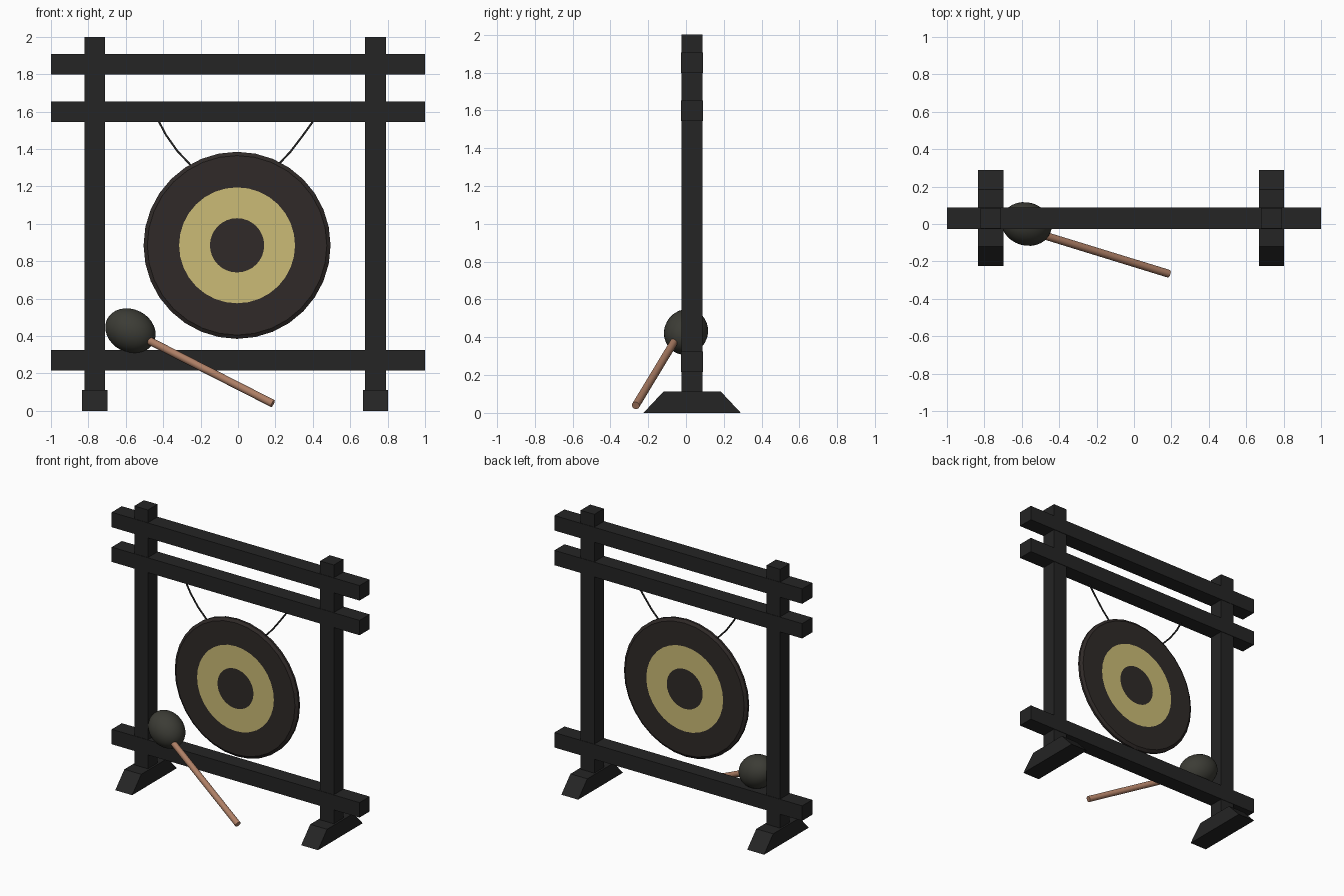
import bpy, bmesh, math
from mathutils import Vector

if "Cube" in bpy.data.objects:
    bpy.data.objects.remove(bpy.data.objects["Cube"])


def material(name, rgb):
    m = bpy.data.materials.new(name)
    m.diffuse_color = (*rgb, 1)
    m.use_nodes = True
    m.node_tree.nodes["Principled BSDF"].inputs["Base Color"].default_value = m.diffuse_color
    return m


BLACK = material("black_lacquer", (0.018, 0.018, 0.018))
BRONZE = material("dark_bronze", (0.029, 0.023, 0.021))
GOLD = material("brass", (0.60, 0.50, 0.18))
WOOD = material("wood", (0.42, 0.21, 0.13))
FELT = material("felt", (0.045, 0.045, 0.036))


def mesh_object(name, bm, *mats):
    bmesh.ops.recalc_face_normals(bm, faces=bm.faces[:])
    me = bpy.data.meshes.new(name)
    bm.to_mesh(me)
    bm.free()
    for m in mats:
        me.materials.append(m)
    ob = bpy.data.objects.new(name, me)
    bpy.context.collection.objects.link(ob)
    return ob


def box(name, lo, hi):
    bm = bmesh.new()
    bmesh.ops.create_cube(bm, size=1)
    for v in bm.verts:
        v.co = [(a + b) / 2 + c * (b - a) for a, b, c in zip(lo, hi, v.co)]
    return mesh_object(name, bm, BLACK)


def foot(name, cx):
    # trapezoid profile in y/z, extruded along x
    profile = [(-0.225, 0), (0.29, 0), (0.185, 0.112), (-0.12, 0.112)]
    bm = bmesh.new()
    f = bm.faces.new([bm.verts.new((cx - 0.068, y, z)) for y, z in profile])
    ext = bmesh.ops.extrude_face_region(bm, geom=[f])["geom"]
    bmesh.ops.translate(bm, vec=(0.136, 0, 0),
                        verts=[g for g in ext if isinstance(g, bmesh.types.BMVert)])
    return mesh_object(name, bm, BLACK)


# Frame: posts, feet and cross beams
for side, cx in (("left", -0.765), ("right", 0.735)):
    box(side + "_post", (cx - 0.055, -0.024, 0), (cx + 0.055, 0.086, 2.0))
    foot(side + "_foot", cx)
for name, z0, z1 in (("top_beam", 1.798, 1.907), ("hanging_beam", 1.545, 1.653),
                     ("bottom_beam", 0.215, 0.324)):
    box(name, (-1, -0.027, z0), (1, 0.089, z1))

# Gong: turned disc with a bevelled rim and a brass ring on both faces
SEG, GX, GZ = 32, -0.005, 0.885
rings = [(0.145, -0.022), (0.31, -0.022), (0.48, -0.022), (0.5, -0.008),
         (0.5, 0.008), (0.48, 0.022), (0.31, 0.022), (0.145, 0.022)]
bm = bmesh.new()
loops = [[bm.verts.new((GX + r * math.cos(2 * math.pi * i / SEG), y,
                        GZ + r * math.sin(2 * math.pi * i / SEG)))
          for i in range(SEG)] for r, y in rings]
bm.faces.new(loops[0])
bm.faces.new(loops[-1])
for k in range(len(rings) - 1):
    for i in range(SEG):
        j = (i + 1) % SEG
        f = bm.faces.new((loops[k][i], loops[k][j], loops[k + 1][j], loops[k + 1][i]))
        f.material_index = 1 if k in (0, 6) else 0
mesh_object("gong", bm, BRONZE, GOLD)

# Cords: slightly sagging, from beam down into the rim
for name, pts in (
        ("left_cord", [(-0.43, 1.56), (-0.385, 1.475), (-0.325, 1.39), (-0.24, 1.30)]),
        ("right_cord", [(0.41, 1.56), (0.345, 1.47), (0.28, 1.385), (0.20, 1.30)])):
    cu = bpy.data.curves.new(name, "CURVE")
    cu.dimensions = "3D"
    cu.bevel_depth = 0.006
    cu.bevel_resolution = 1
    cu.use_fill_caps = True
    sp = cu.splines.new("POLY")
    sp.points.add(len(pts) - 1)
    for p, (x, z) in zip(sp.points, pts):
        p.co = (x, 0, z, 1)
    cu.materials.append(BLACK)
    bpy.context.collection.objects.link(bpy.data.objects.new(name, cu))

# Mallet: round handle and egg-shaped felt head leaning on the bottom beam
tip, head = Vector((0.186, -0.266, 0.039)), Vector((-0.575, 0.0, 0.428))
neck = Vector((-0.50, -0.055, 0.388))
axis = neck - tip
turn = axis.to_track_quat("Z", "Y")
bm = bmesh.new()
bmesh.ops.create_cone(bm, cap_ends=True, segments=16, radius1=0.021,
                      radius2=0.021, depth=axis.length)
handle = mesh_object("mallet_handle", bm, WOOD)
bm = bmesh.new()
bmesh.ops.create_uvsphere(bm, u_segments=32, v_segments=16, radius=1)
bmesh.ops.scale(bm, vec=(0.115, 0.115, 0.141), verts=bm.verts[:])
felt_head = mesh_object("mallet_head", bm, FELT)
for ob, loc in ((handle, (tip + neck) / 2), (felt_head, head)):
    ob.rotation_mode = "QUATERNION"
    ob.rotation_quaternion = turn
    ob.location = loc
    ob.data.shade_smooth()
    bpy.ops.object.select_all(action="DESELECT")
    ob.select_set(True)
    bpy.context.view_layer.objects.active = ob
    bpy.ops.object.shade_smooth_by_angle(angle=math.radians(40))
